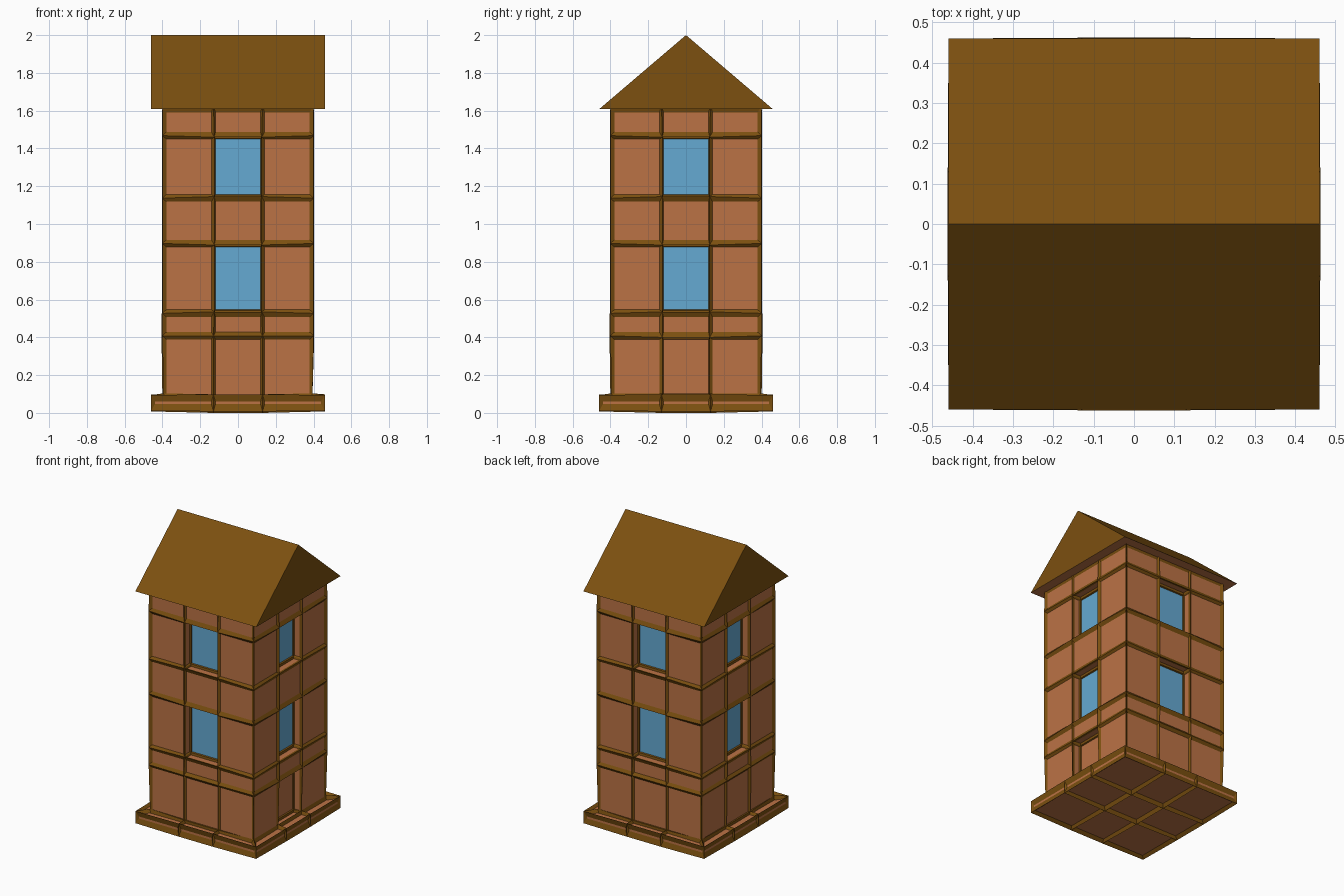
import bpy, bmesh
from mathutils import Matrix
from math import pi

if "Cube" in bpy.data.objects:
    bpy.data.objects.remove(bpy.data.objects["Cube"])

S = 1.8                      # vertical stretch, also makes horizontal beams taller
US = [-0.39, -0.13, 0.13, 0.39]
BS = [-0.451, -0.13, 0.13, 0.451]
ZS = [0.079, 0.408, 0.527, 0.897, 1.137, 1.468, 1.61]
Z0, OUT, BASE, DEPTH = 0.027, 0.39, 0.451, 0.06


def material(name, rgb):
    m = bpy.data.materials.new(name)
    m.diffuse_color = (*rgb, 1)
    m.use_nodes = True
    m.node_tree.nodes["Principled BSDF"].inputs["Base Color"].default_value = m.diffuse_color
    return m


brick = material("brick", (0.50, 0.17, 0.06))
timber = material("timber", (0.20, 0.08, 0.005))
glass = material("glass", (0.13, 0.40, 0.65))


def add_object(name, bm, mats):
    me = bpy.data.meshes.new(name)
    bm.to_mesh(me)
    ob = bpy.data.objects.new(name, me)
    bpy.context.collection.objects.link(ob)
    for m in mats:
        me.materials.append(m)
    return ob


bm = bmesh.new()


def quad(pts, rot, mat=0):
    # pts are (across, outward, height) on the front wall, then turned
    f = bm.faces.new([bm.verts.new(rot @ Matrix.Translation((u, -d, z / S)).translation)
                      for u, d, z in pts])
    f.material_index = mat


# four walls with recessed windows, a door niche and a stepped plinth
for side in range(4):
    rot = Matrix.Rotation(side * pi / 2, 3, 'Z')
    for i in range(3):
        a, b = US[i], US[i + 1]
        for j in range(6):
            lo, hi = ZS[j], ZS[j + 1]
            window = i == 1 and j in (2, 4)
            door = i == 1 and j == 0 and side == 1
            corners = [(a, lo), (b, lo), (b, hi), (a, hi)]
            d = OUT - DEPTH if window or door else OUT
            quad([(u, d, z) for u, z in corners], rot, int(window))
            if window or door:
                for k in range(4):
                    p, q = corners[k], corners[(k + 1) % 4]
                    quad([(p[0], OUT, p[1]), (q[0], OUT, q[1]),
                          (q[0], d, q[1]), (p[0], d, p[1])], rot)
        c, e = BS[i], BS[i + 1]
        quad([(c, BASE, ZS[0]), (e, BASE, ZS[0]), (b, OUT, ZS[0]), (a, OUT, ZS[0])], rot)
        quad([(c, BASE, Z0), (e, BASE, Z0), (e, BASE, ZS[0]), (c, BASE, ZS[0])], rot)

# floor and ceiling grids
for grid, z in ((BS, Z0), (US, ZS[-1])):
    for i in range(3):
        for j in range(3):
            quad([(grid[i], grid[j], z), (grid[i + 1], grid[j], z),
                  (grid[i + 1], grid[j + 1], z), (grid[i], grid[j + 1], z)],
                 Matrix.Identity(3))

bmesh.ops.remove_doubles(bm, verts=bm.verts, dist=0.0005)
bmesh.ops.recalc_face_normals(bm, faces=bm.faces)
walls = add_object("tower_walls", bm, [brick, glass])
walls.scale.z = S

# timber beams along every edge
for f in bm.faces:
    f.material_index = 0
frame = add_object("timber_frame", bm, [timber])
frame.scale.z = S
wire = frame.modifiers.new("beams", 'WIREFRAME')
wire.thickness = 0.03
wire.offset = 0
wire.use_even_offset = False
wire.use_replace = True
bm.free()

# gable roof: triangle profile swept along x
bm = bmesh.new()
R = 0.46
prof = [(-R, 1.608), (R, 1.608), (0, 2.0)]
ends = [[bm.verts.new((x, y, z)) for y, z in prof] for x in (-R, R)]
for e in ends:
    bm.faces.new(e)
for k in range(3):
    n = (k + 1) % 3
    f = bm.faces.new([ends[0][k], ends[0][n], ends[1][n], ends[1][k]])
    f.material_index = int(k == 0)
bmesh.ops.recalc_face_normals(bm, faces=bm.faces)
add_object("roof", bm, [timber, brick])
bm.free()
